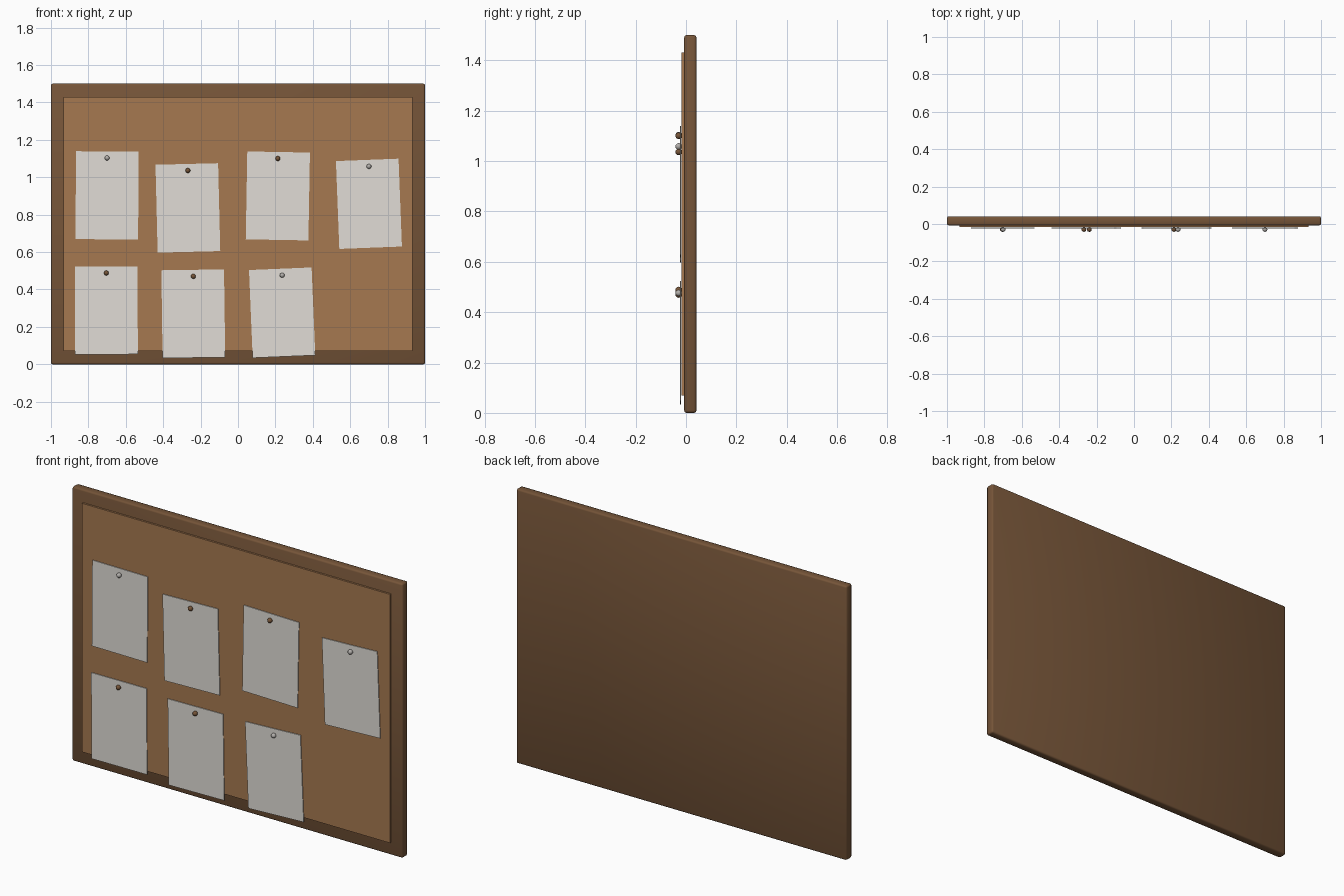
import bpy
from math import radians

cube = bpy.data.objects.get("Cube")
if cube:
    bpy.data.objects.remove(cube, do_unlink=True)


def material(name, rgb):
    mat = bpy.data.materials.new(name)
    mat.use_nodes = True
    color = (*rgb, 1.0)
    mat.diffuse_color = color
    mat.node_tree.nodes["Principled BSDF"].inputs["Base Color"].default_value = color
    return mat


wood = material("dark wood", (0.18, 0.09, 0.04))
cork = material("cork", (0.38, 0.19, 0.08))
white = material("paper white", (0.75, 0.72, 0.67))
brown = material("pin brown", (0.18, 0.09, 0.04))
silver = material("pin grey", (0.45, 0.43, 0.41))


def box(name, size, location, mat, tilt=0.0):
    bpy.ops.mesh.primitive_cube_add(size=1, location=location)
    obj = bpy.context.object
    obj.name = name
    obj.scale = size
    bpy.ops.object.transform_apply(location=False, rotation=False, scale=True)
    obj.rotation_euler.y = -radians(tilt)
    obj.data.materials.append(mat)
    return obj


def pin(name, location, mat):
    bpy.ops.mesh.primitive_uv_sphere_add(segments=16, ring_count=10, radius=0.013,
                                         location=location)
    obj = bpy.context.object
    obj.name = name
    obj.data.materials.append(mat)
    bpy.ops.object.shade_smooth()


# Backing board with softly rounded edges
board = box("backing_board", (2.0, 0.048, 1.5), (0, 0.017, 0.75), wood)
bevel = board.modifiers.new("rounded edges", "BEVEL")
bevel.width = 0.009
bevel.segments = 2
bpy.ops.object.shade_smooth()

# Raised cork panel
box("cork_panel", (1.864, 0.012, 1.36), (0, -0.011, 0.75), cork)

# Pinned sheets: x, z, tilt in degrees, pin material
sheets = [
    (-0.70, 0.903, -0.4, silver),
    (-0.268, 0.836, 1.4, brown),
    (0.213, 0.90, -1.0, brown),
    (0.70, 0.858, 2.2, silver),
    (-0.704, 0.288, 0.3, brown),
    (-0.239, 0.27, 0.8, brown),
    (0.236, 0.276, 2.4, silver),
]
for i, (x, z, tilt, pin_mat) in enumerate(sheets, 1):
    box(f"paper_sheet_{i}", (0.335, 0.004, 0.47), (x, -0.021, z), white, tilt)
    pin(f"push_pin_{i}", (x, -0.029, z + 0.2), pin_mat)
